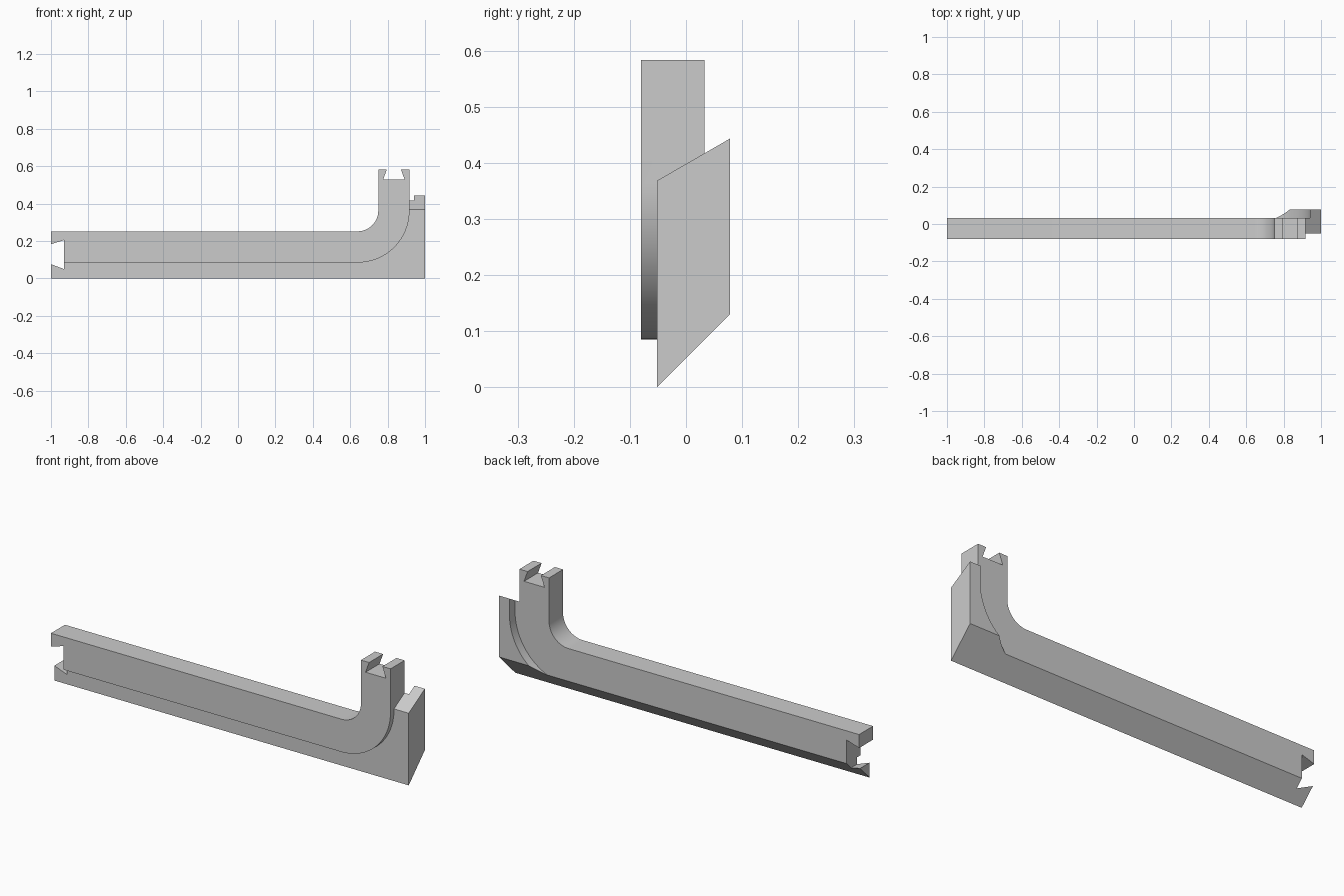
import bpy
import bmesh
import math
from mathutils import Vector

if "Cube" in bpy.data.objects:
    bpy.data.objects.remove(bpy.data.objects["Cube"], do_unlink=True)

grey = bpy.data.materials.new("plain grey")
grey.use_nodes = True
grey.diffuse_color = (0.6, 0.6, 0.6, 1)
grey.node_tree.nodes["Principled BSDF"].inputs["Base Color"].default_value = (0.6, 0.6, 0.6, 1)

# Shared centre of the bend, rail limits
CX, CZ = 0.64, 0.362
OUTER, INNER = 0.277, 0.11
FRONT, BACK = -0.08, 0.033
LEFT, TOP = -1.0, 0.583


def prism(name, profile, axis, start, end):
    """Extrude a closed profile along x (profile in y, z) or y (profile in x, z)."""
    def place(p, t):
        return Vector((t, p[0], p[1])) if axis == "x" else Vector((p[0], t, p[1]))
    bm = bmesh.new()
    face = bm.faces.new([bm.verts.new(place(p, start)) for p in profile])
    out = bmesh.ops.extrude_face_region(bm, geom=[face])
    verts = [g for g in out["geom"] if isinstance(g, bmesh.types.BMVert)]
    shift = place((0, 0), end - start)
    bmesh.ops.translate(bm, verts=verts, vec=shift)
    bmesh.ops.recalc_face_normals(bm, faces=bm.faces)
    mesh = bpy.data.meshes.new(name)
    bm.to_mesh(mesh)
    bm.free()
    mesh.materials.append(grey)
    obj = bpy.data.objects.new(name, mesh)
    bpy.context.collection.objects.link(obj)
    return obj


def combine(target, other, operation):
    """Apply an exact boolean and discard the helper."""
    other.hide_render = True
    mod = target.modifiers.new("combine", "BOOLEAN")
    mod.operation = operation
    mod.solver = "EXACT"
    mod.object = other
    bpy.context.view_layer.objects.active = target
    bpy.ops.object.modifier_apply(modifier=mod.name)
    bpy.data.objects.remove(other, do_unlink=True)


def bend(radius, steps=24):
    """Quarter arc from horizontal run to upright run."""
    angles = [math.pi / 2 * (i / steps - 1) for i in range(steps + 1)]
    return [(CX + radius * math.cos(a), CZ + radius * math.sin(a)) for a in angles]


def clearance(radius, start):
    """Cutter filling everything inside the bend."""
    profile = [(-1.2, CZ - radius)] + bend(radius) + [(CX + radius, 1), (-1.2, 1)]
    return prism("clearance_cutter", profile, "y", start, 0.3)


# Bent rail with upright arm
rail_profile = ([(LEFT, CZ - OUTER)] + bend(OUTER)
                + [(CX + OUTER, TOP), (CX + INNER, TOP)]
                + bend(INNER)[::-1] + [(LEFT, CZ - INNER)])
rail = prism("bent_rail_bracket", rail_profile, "y", FRONT, BACK)

# Slanted backing under and beside the rail, stepped back behind the bend
backing = prism("slanted_backing",
                [(-0.052, 0), (0.078, 0.13), (0.078, 0.443), (-0.052, 0.368)],
                "x", LEFT, 1.0)
combine(backing, clearance(0.2, -0.3), "DIFFERENCE")
combine(backing, clearance(0.302, BACK), "DIFFERENCE")
combine(rail, backing, "UNION")

# Dovetail slot in the left end, extended past the surface
end_slot = prism("end_slot_cutter",
                 [(-1.07, 0.102), (-0.93, 0.05), (-0.93, 0.205), (-1.07, 0.161)],
                 "y", -0.3, 0.3)
combine(rail, end_slot, "DIFFERENCE")

# Dovetail slot in the top of the arm
top_slot = prism("top_slot_cutter",
                 [(0.776, 0.528), (0.891, 0.528), (0.853, 0.633), (0.814, 0.633)],
                 "y", -0.3, 0.3)
combine(rail, top_slot, "DIFFERENCE")

# Smooth bends, crisp corners
bpy.ops.object.select_all(action="DESELECT")
rail.select_set(True)
bpy.context.view_layer.objects.active = rail
bpy.ops.object.shade_smooth_by_angle(angle=math.radians(20))
